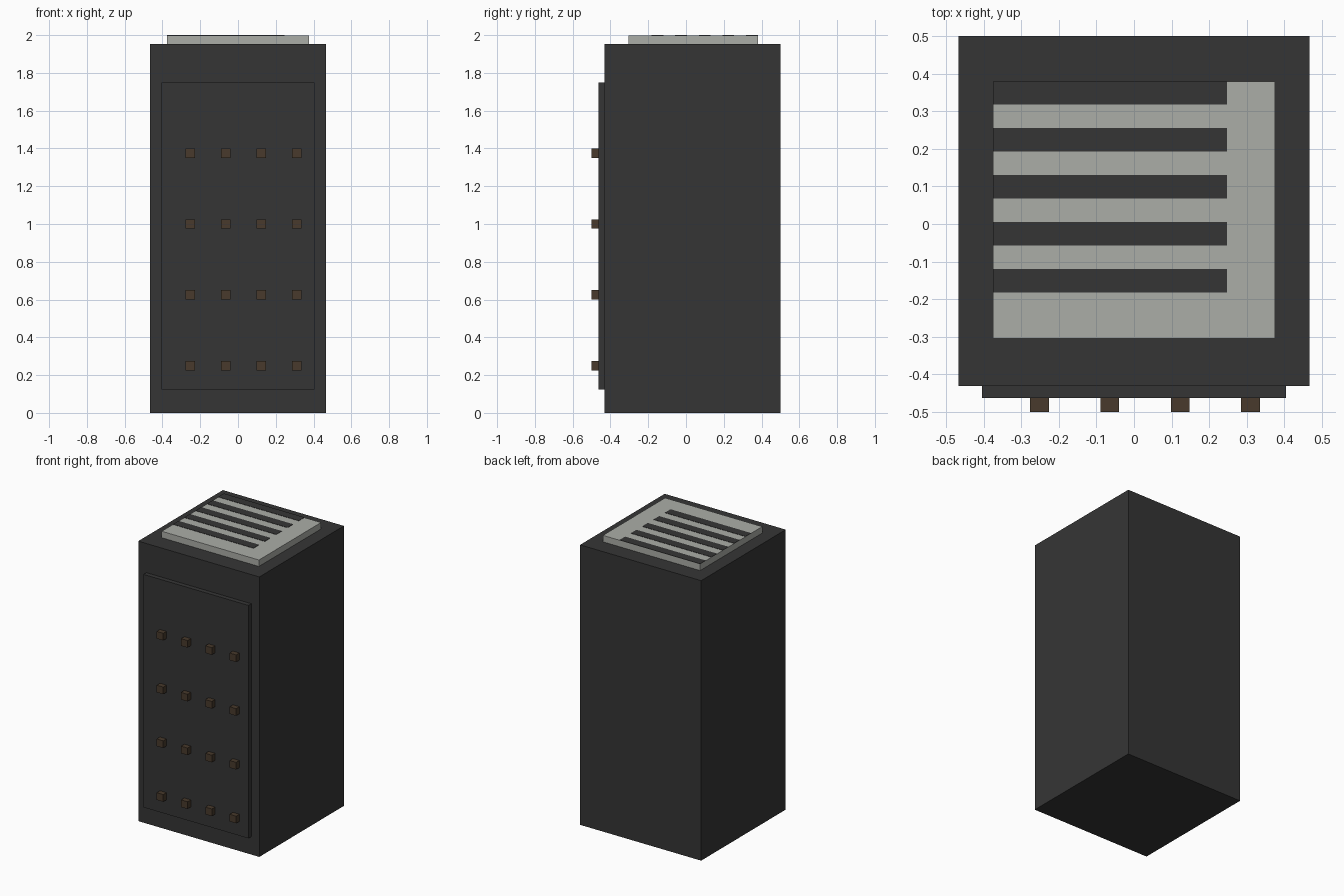
import bpy
import bmesh

# Remove the default cube only
default = bpy.data.objects.get("Cube")
if default:
    bpy.data.objects.remove(default, do_unlink=True)


def make_material(name, rgb):
    mat = bpy.data.materials.new(name)
    mat.use_nodes = True
    colour = (*rgb, 1.0)
    mat.diffuse_color = colour
    for node in mat.node_tree.nodes:
        if node.type == 'BSDF_PRINCIPLED':
            node.inputs["Base Color"].default_value = colour
    return mat


def make_box(name, x, y, z, mat):
    """Box given its (min, max) extent along each axis."""
    bm = bmesh.new()
    bmesh.ops.create_cube(bm, size=1.0)
    for v in bm.verts:
        v.co = [lo if c < 0 else hi for c, (lo, hi) in zip(v.co, (x, y, z))]
    mesh = bpy.data.meshes.new(name)
    bm.to_mesh(mesh)
    bm.free()
    mesh.materials.append(mat)
    obj = bpy.data.objects.new(name, mesh)
    bpy.context.collection.objects.link(obj)
    return obj


charcoal = make_material("charcoal", (0.036, 0.036, 0.036))
pale_grey = make_material("pale_grey", (0.41, 0.42, 0.39))
brown = make_material("dark_brown", (0.065, 0.042, 0.025))

# Cabinet and raised front panel
make_box("cabinet", (-0.467, 0.467), (-0.432, 0.50), (0.0, 1.953), charcoal)
make_box("front_panel", (-0.405, 0.405), (-0.464, -0.432), (0.125, 1.75), charcoal)

# Vent plate on top, with dark slot stripes set flush on its surface
make_box("vent_plate", (-0.375, 0.375), (-0.305, 0.38), (1.953, 1.998), pale_grey)
for i in range(5):
    y = 0.349 - 0.125 * i
    make_box(f"vent_slot_{i + 1}", (-0.375, 0.247), (y - 0.031, y + 0.031),
             (1.998, 2.0), charcoal)

# Grid of square knobs on the front panel
for row in range(4):
    z = 0.25 + 0.375 * row
    for col in range(4):
        x = -0.252 + 0.1875 * col
        make_box(f"knob_{row + 1}_{col + 1}", (x - 0.025, x + 0.025),
                 (-0.50, -0.464), (z - 0.025, z + 0.025), brown)
